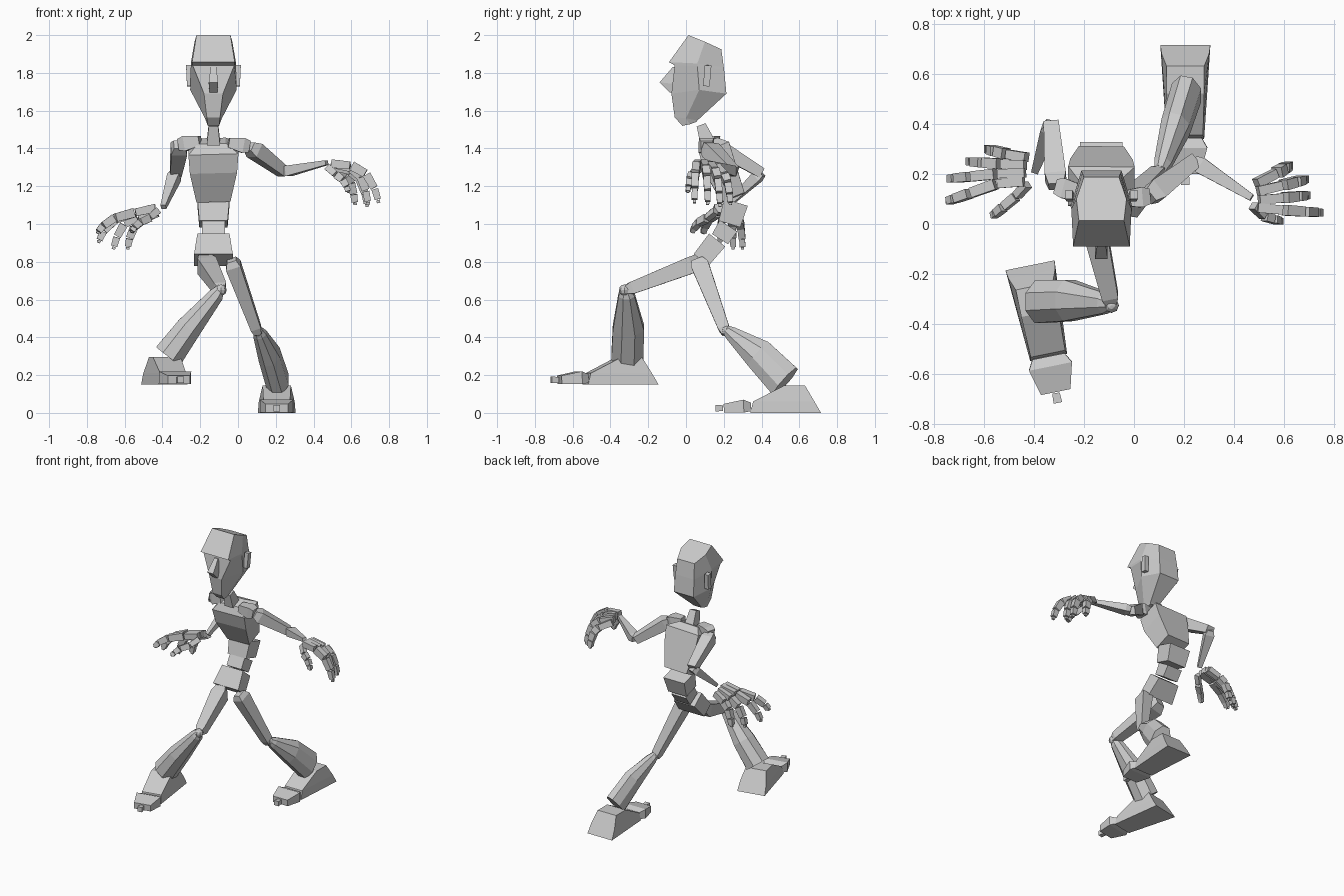
import bpy, math
from mathutils import Vector as V, Matrix


def skin(name, rings):
    """Flat-shaded closed mesh through rings of equal length."""
    n = len(rings[0])
    verts = [tuple(p) for r in rings for p in r]
    faces = [tuple(reversed(range(n))), tuple(range(len(verts) - n, len(verts)))]
    for i in range(len(rings) - 1):
        for k in range(n):
            a, b = i * n + k, i * n + (k + 1) % n
            faces.append((a, b, b + n, a + n))
    me = bpy.data.meshes.new(name)
    me.from_pydata(verts, [], faces)
    import bmesh
    bm = bmesh.new()
    bm.from_mesh(me)
    bmesh.ops.recalc_face_normals(bm, faces=bm.faces)
    bm.to_mesh(me)
    bm.free()
    ob = bpy.data.objects.new(name, me)
    bpy.context.collection.objects.link(ob)
    return ob


def loft(name, secs, hint=(1, 0, 0), n=4):
    """Sections (centre, width along hint, depth) joined into a tapered prism."""
    t = (V(secs[-1][0]) - V(secs[0][0])).normalized()
    u = V(hint)
    u = (u - t * u.dot(t)).normalized()
    v = t.cross(u)
    rings = []
    for c, w, d in secs:
        ring = []
        for k in range(n):
            a = math.pi / n * (2 * k + 1)
            s = 0.5 / math.cos(math.pi / n)
            ring.append(V(c) + u * (w * s * math.cos(a)) + v * (d * s * math.sin(a)))
        rings.append(ring)
    return skin(name, rings)


CX = -0.13

# Head: each ring has front, middle and back (y, z, half width)
head = [
    [(0.013, 2.0, .09), (0.10, 1.965, .10), (0.187, 1.925, .07)],
    [(-0.09, 1.857, .113), (0.06, 1.85, .12), (0.20, 1.83, .075)],
    [(-0.06, 1.84, .11), (0.06, 1.835, .12), (0.202, 1.815, .077)],
    [(-0.077, 1.69, .05), (0.07, 1.71, .123), (0.214, 1.69, .08)],
    [(-0.06, 1.565, .035), (0.0, 1.56, .045), (0.06, 1.548, .036)],
    [(-0.02, 1.52, .03), (0.02, 1.528, .033), (0.055, 1.54, .03)],
]
rings = []
for f, m, b in head:
    rings.append([(CX + s * h, y, z) for s, (y, z, h) in
                  ((-1, f), (1, f), (1, m), (1, b), (-1, b), (-1, m))])
skin("head", rings)
loft("nose", [((CX, -.06, 1.83), .03, .02), ((CX, -.095, 1.745), .05, .09),
              ((CX, -.075, 1.695), .04, .02)])
for s in (-1, 1):
    loft("ear", [((CX + s * .13, .117, 1.84), .03, .035),
                 ((CX + s * .125, .108, 1.73), .03, .035)])

# Neck and trunk
loft("neck", [((CX, .08, 1.525), .05, .05), ((CX, .115, 1.43), .07, .08)])
loft("chest", [((CX - .01, .13, 1.44), .15, .08), ((CX, .15, 1.40), .265, .17),
               ((CX, .18, 1.30), .25, .17), ((CX, .25, 1.14), .18, .13)])
loft("abdomen", [((CX, .265, 1.115), .17, .13), ((CX, .23, 1.0), .15, .12)])
loft("waist", [((CX, .225, 0.99), .12, .11), ((CX, .18, 0.92), .12, .10)])
loft("pelvis", [((CX, .165, .915), .17, .11), ((CX, .08, .81), .205, .10)])

# Arms: collar, shoulder, elbow, wrist
arms = {
    "left": [(-.20, .12, 1.44), (-.31, .15, 1.42), (-.33, .40, 1.27), (-.395, .21, 1.09)],
    "right": [(-.05, .10, 1.43), (.06, .11, 1.41), (.24, .25, 1.275), (.47, .105, 1.325)],
}
for side, (c, s, e, w) in arms.items():
    up = (0, 0, 1)
    loft(side + "_collar", [(c, .05, .06), (V(c).lerp(V(s), .7), .08, .08), (s, .06, .06)], up)
    loft(side + "_upper_arm", [(s, .05, .06), (V(s).lerp(V(e), .15), .08, .085),
                               (e, .055, .06)], up)
    loft(side + "_forearm", [(e, .04, .045), (V(e).lerp(V(w), .12), .055, .065),
                             (w, .025, .028)], up)


# Hands: fingers given as knuckle and tip
def finger(name, root, knuckle, tip, drop, thick):
    r, k, t = V(root), V(knuckle), V(tip)
    ctrl = k.lerp(t, .75)
    ctrl.z = k.z - drop
    pts = [k * (1 - q) ** 2 + ctrl * (2 * q * (1 - q)) + t * q * q
           for q in (0, .42, .76, .95, 1)]
    pts.insert(0, r)
    width = [.9, 1.0, .9, .75, .4, .3]
    for i in range(5):
        a, b = pts[i], pts[i + 1]
        loft(f"{name}_joint_{i + 1}", [(a.lerp(b, .04), thick * width[i] * .85, thick * width[i]),
                                       (a.lerp(b, .94), thick * width[i] * .8, thick * width[i] * .9)],
             (0, 1, 0))


hands = {
    "right": [("index", (.49, .065, 1.32), (.60, .055, 1.31), (.745, .045, 1.11)),
              ("middle", (.495, .095, 1.32), (.60, .105, 1.295), (.69, .115, 1.10)),
              ("ring", (.49, .13, 1.31), (.595, .155, 1.28), (.685, .18, 1.09)),
              ("little", (.485, .16, 1.30), (.57, .205, 1.255), (.62, .235, 1.10)),
              ("thumb", (.475, .075, 1.30), (.52, .03, 1.26), (.585, .01, 1.165))],
    "left": [("index", (-.435, .17, 1.085), (-.55, .16, 1.06), (-.745, .09, .95)),
             ("middle", (-.43, .205, 1.085), (-.55, .20, 1.06), (-.74, .18, .90)),
             ("ring", (-.43, .235, 1.075), (-.535, .24, 1.04), (-.66, .25, .865)),
             ("little", (-.425, .265, 1.06), (-.51, .28, 1.02), (-.585, .30, .865)),
             ("thumb", (-.425, .16, 1.07), (-.47, .11, 1.03), (-.565, .03, .955))],
}
for side, fingers in hands.items():
    for part, r, k, t in fingers:
        finger(f"{side}_{part}", r, k, t, .02, .042 if part == "thumb" else .05)

# Thighs
loft("left_thigh", [((-.175, .06, .81), .07, .06), ((-.165, .02, .78), .10, .09),
                    ((-.095, -.29, .66), .065, .065), ((-.09, -.32, .65), .04, .04)])
loft("right_thigh", [((-.035, .06, .81), .05, .06), ((-.025, .075, .78), .08, .095),
                     ((.095, .20, .45), .055, .06), ((.105, .21, .42), .04, .04)])

# Shins widen into flared cuffs
loft("left_shin", [((-.095, -.32, .655), .05, .05), ((-.115, -.315, .625), .085, .08),
                   ((-.26, -.305, .45), .165, .135), ((-.37, -.31, .30), .17, .16)],
     (0, 1, 0), 8)
loft("right_shin", [((.105, .215, .44), .05, .05), ((.115, .24, .42), .07, .075),
                    ((.165, .385, .31), .115, .165), ((.21, .525, .165), .12, .19)],
     (1, 0, 0), 8)

# Knee joints
for side, p in (("left", (-.09, -.325, .65)), ("right", (.105, .215, .435))):
    bpy.ops.mesh.primitive_uv_sphere_add(segments=8, ring_count=6, radius=.03, location=p)
    bpy.context.object.name = side + "_knee"


# Feet: built heel at the origin, pointing to -y
def box_ring(w, y0, y1, z, wf=None):
    f = (wf or w) / 2
    return [(-w / 2, y0, z), (w / 2, y0, z), (f, y1, z), (-f, y1, z)]


def foot(side, place, yaw):
    parts = [
        skin(side + "_foot", [box_ring(.20, 0, -.375, 0, .15),
                              box_ring(.19, -.035, -.36, .06, .14),
                              box_ring(.15, -.085, -.195, .145)]),
        loft(side + "_toes", [((0, -.37, .032), .13, .045), ((0, -.41, .036), .175, .068),
                              ((0, -.515, .025), .12, .045)]),
        loft(side + "_toe_tip", [((0, -.52, .025), .03, .03), ((0, -.56, .025), .035, .035)]),
    ]
    for ob in parts:
        ob.matrix_world = Matrix.Translation(place) @ Matrix.Rotation(yaw, 4, "Z")


foot("left", (-.415, -.165, .15), .2)
foot("right", (.205, .715, 0), 0)
